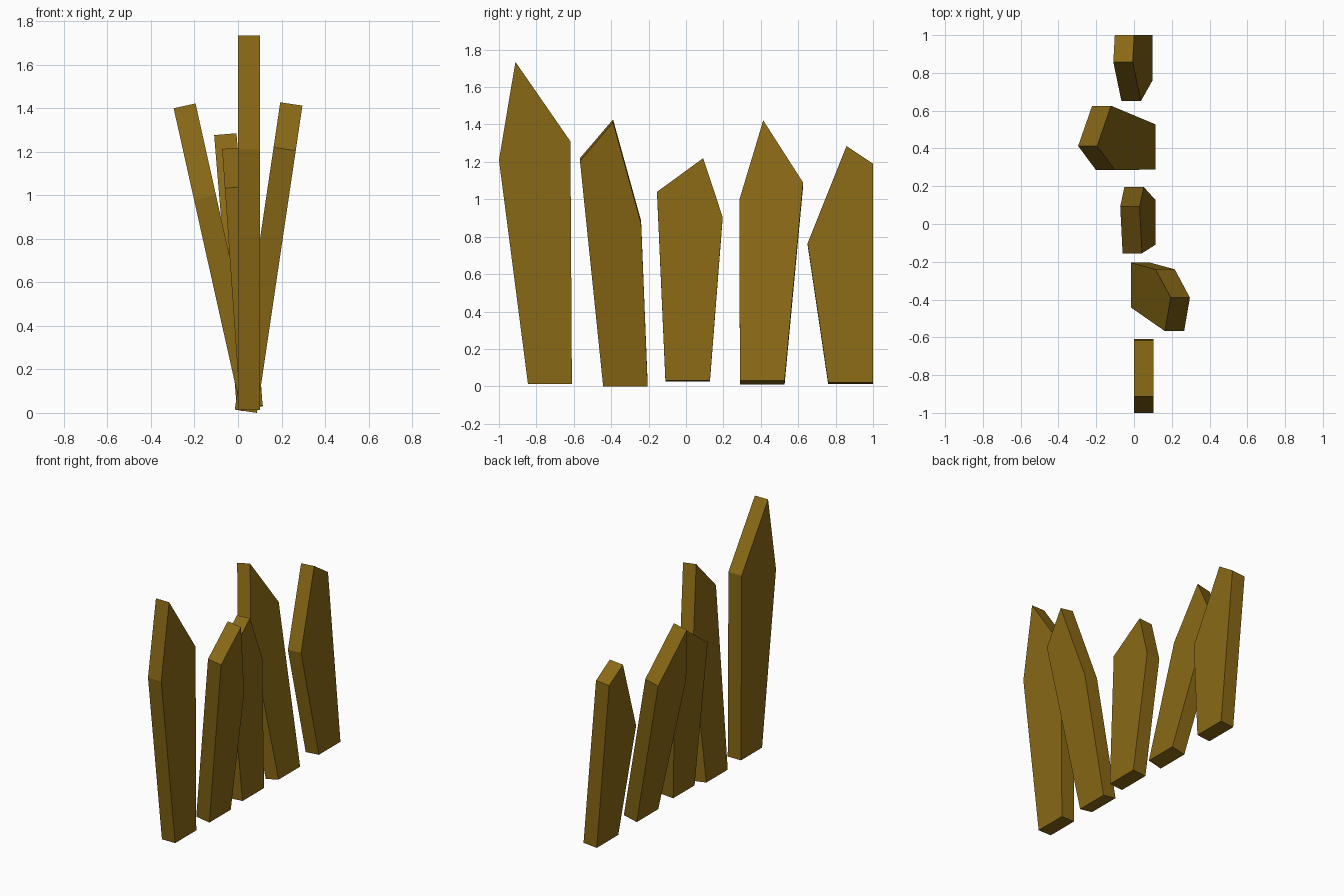
import bpy, bmesh, math
from mathutils import Matrix

if "Cube" in bpy.data.objects:
    bpy.data.objects.remove(bpy.data.objects["Cube"])

wood = bpy.data.materials.new("wood")
wood.diffuse_color = (0.25, 0.14, 0.008, 1)
wood.use_nodes = True
wood.node_tree.nodes["Principled BSDF"].inputs["Base Color"].default_value = wood.diffuse_color
THICK = 0.103


def plank(name, x, z, lean, outline):
    """Five-sided board: outline (y, z) of its right face, tilted about y at the foot."""
    a = math.atan(lean)
    bm = bmesh.new()
    face = bm.faces.new([bm.verts.new((0, py, (pz - z) / math.cos(a))) for py, pz in outline])
    new = bmesh.ops.extrude_face_region(bm, geom=[face])["geom"]
    bmesh.ops.translate(bm, vec=(-THICK, 0, 0),
                        verts=[v for v in new if isinstance(v, bmesh.types.BMVert)])
    bmesh.ops.recalc_face_normals(bm, faces=bm.faces)
    bm.transform(Matrix.Rotation(a, 4, 'Y'))
    mesh = bpy.data.meshes.new(name)
    bm.to_mesh(mesh)
    bm.free()
    mesh.materials.append(wood)
    obj = bpy.data.objects.new(name, mesh)
    obj.location = (x, 0, z)
    bpy.context.collection.objects.link(obj)


# Row of broken fence planks, front to back: foot x, foot z, lean, outline
plank("plank_front", 0.102, 0.013, 0,
      [(-0.845, 0.013), (-0.61, 0.013), (-0.618, 1.31), (-0.912, 1.735), (-1.0, 1.21)])
plank("plank_leaning_right", 0.087, 0.0, 0.148,
      [(-0.443, 0.0), (-0.205, 0.0), (-0.24, 0.87), (-0.39, 1.412), (-0.567, 1.205)])
plank("plank_middle", 0.113, 0.032, -0.07,
      [(-0.11, 0.032), (0.128, 0.032), (0.196, 0.905), (0.092, 1.22), (-0.155, 1.04)])
plank("plank_leaning_left", 0.115, 0.031, -0.223,
      [(0.288, 0.031), (0.527, 0.031), (0.626, 1.09), (0.413, 1.422), (0.286, 1.0)])
plank("plank_back", 0.098, 0.021, -0.083,
      [(0.76, 0.021), (1.0, 0.021), (1.0, 1.19), (0.858, 1.285), (0.65, 0.765)])
